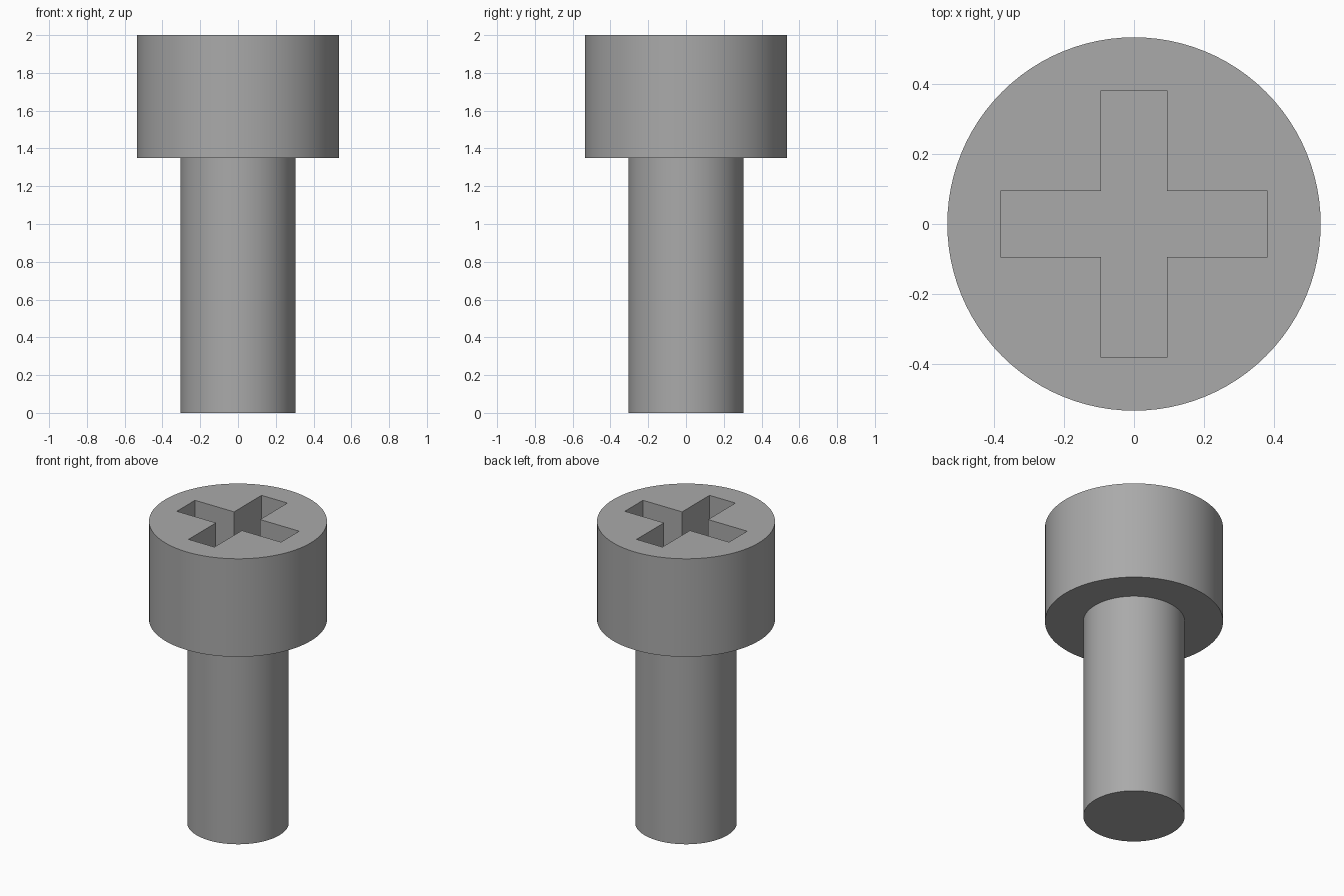
import bpy
import bmesh
import math

cube = bpy.data.objects.get("Cube")
if cube:
    bpy.data.objects.remove(cube, do_unlink=True)

HEAD_R, SHAFT_R = 0.535, 0.305
HEAD_BOTTOM, TOP = 1.35, 2.0
ARM, HALF_WIDTH, DEPTH = 0.382, 0.095, 0.38
SIDES = 96

steel = bpy.data.materials.new("grey_steel")
steel.use_nodes = True
colour = (0.40, 0.40, 0.40, 1.0)
steel.diffuse_color = colour
steel.node_tree.nodes["Principled BSDF"].inputs["Base Color"].default_value = colour


def make_object(name, bm):
    bmesh.ops.recalc_face_normals(bm, faces=bm.faces)
    mesh = bpy.data.meshes.new(name)
    bm.to_mesh(mesh)
    bm.free()
    mesh.materials.append(steel)
    obj = bpy.data.objects.new(name, mesh)
    bpy.context.collection.objects.link(obj)
    return obj


# Screw body: a stepped profile of rings, capped at both ends
bm = bmesh.new()
rings = []
for r, z in [(SHAFT_R, 0), (SHAFT_R, HEAD_BOTTOM), (HEAD_R, HEAD_BOTTOM), (HEAD_R, TOP)]:
    angles = [2 * math.pi * i / SIDES for i in range(SIDES)]
    rings.append([bm.verts.new((r * math.cos(a), r * math.sin(a), z)) for a in angles])
for low, high in zip(rings, rings[1:]):
    for i in range(SIDES):
        j = (i + 1) % SIDES
        bm.faces.new((low[i], low[j], high[j], high[i]))
bm.faces.new(rings[0])
bm.faces.new(rings[-1])
screw = make_object("screw_body", bm)

# Cross-shaped cutter: one arm outline turned four times, then extruded
bm = bmesh.new()
outline = []
for k in range(4):
    c, s = [(1, 0), (0, 1), (-1, 0), (0, -1)][k]
    for x, y in [(ARM, -HALF_WIDTH), (ARM, HALF_WIDTH), (HALF_WIDTH, HALF_WIDTH)]:
        outline.append(bm.verts.new((x * c - y * s, x * s + y * c, TOP - DEPTH)))
floor = bm.faces.new(outline)
extruded = bmesh.ops.extrude_face_region(bm, geom=[floor])
raised = [v for v in extruded["geom"] if isinstance(v, bmesh.types.BMVert)]
bmesh.ops.translate(bm, verts=raised, vec=(0, 0, DEPTH + 0.1))
cutter = make_object("cross_recess_cutter", bm)
cutter.hide_render = True
cutter.display_type = 'WIRE'

# Cut the driver recess into the head
bpy.ops.object.select_all(action='DESELECT')
screw.select_set(True)
bpy.context.view_layer.objects.active = screw
cut = screw.modifiers.new("driver_recess", 'BOOLEAN')
cut.operation = 'DIFFERENCE'
cut.solver = 'EXACT'
cut.object = cutter
bpy.ops.object.modifier_apply(modifier=cut.name)
bpy.data.objects.remove(cutter, do_unlink=True)

# Smooth cylinder walls with crisp rims
bpy.ops.object.shade_smooth_by_angle(angle=math.radians(30))
